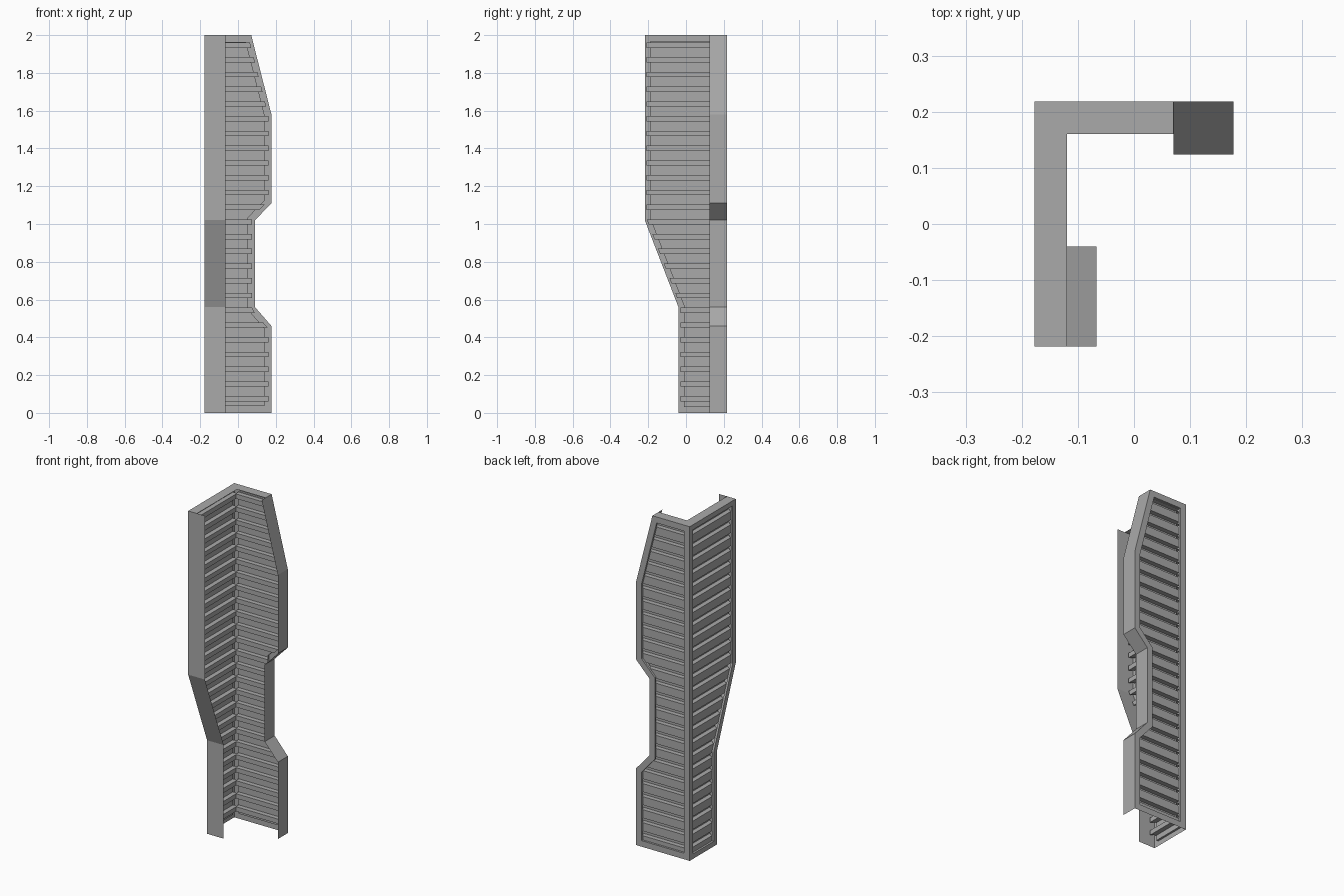
import bpy
from mathutils import Vector

cube = bpy.data.objects.get("Cube")
if cube:
    bpy.data.objects.remove(cube)

HALF_X, HALF_Y, HEIGHT = 0.177, 0.218, 2.0
RECESS, RIB_DEPTH, RIB_HALF = 0.012, 0.04, 0.014
RIB_PITCH, RIB_FIRST, RIB_COUNT = 0.078, 0.075, 25
LEDGE = 0.058

grey = bpy.data.materials.new("metal_grey")
grey.use_nodes = True
COLOUR = (0.4, 0.4, 0.4, 1)
grey.diffuse_color = COLOUR
grey.node_tree.nodes["Principled BSDF"].inputs["Base Color"].default_value = COLOUR


# Wall coordinates: u runs away from the shared corner, d runs inward
def back_place(u, z, d):
    return (-HALF_X + u, HALF_Y - d, z)


def side_place(u, z, d):
    return (-HALF_X + d, HALF_Y - u, z)


def make_part(name, quads, place):
    verts, faces = [], []
    for quad in quads:
        faces.append(range(len(verts), len(verts) + len(quad)))
        verts += [place(*p) for p in quad]
    mesh = bpy.data.meshes.new(name)
    mesh.from_pydata(verts, [], [list(f) for f in faces])
    mesh.materials.append(grey)
    obj = bpy.data.objects.new(name, mesh)
    bpy.context.collection.objects.link(obj)
    weld = obj.modifiers.new("weld", 'WELD')
    weld.merge_threshold = 0.0002
    return obj


def inset(points, width):
    """Mitred inset of a counter-clockwise outline."""
    result = []
    for i, p in enumerate(points):
        a = (p - points[i - 1]).normalized()
        b = (points[(i + 1) % len(points)] - p).normalized()
        na, nb = Vector((-a.y, a.x)), Vector((-b.y, b.x))
        result.append(p + (na + nb) * (width / (1 + na.dot(nb))))
    return result


def edge_at(chain, z):
    for a, b in zip(chain, chain[1:]):
        if a.y <= z <= b.y:
            return a.x + (b.x - a.x) * (z - a.y) / (b.y - a.y)
    return chain[-1].x if z > chain[-1].y else chain[0].x


def build_wall(name, edge, border, flange, place):
    outer = [Vector((0, 0))] + [Vector(p) for p in edge] + [Vector((0, HEIGHT))]
    inner = inset(outer, border)
    n = len(outer)

    # Flat border with a shallow reveal around the opening
    frame = []
    for i in range(n):
        j = (i + 1) % n
        frame.append([(*outer[i], 0), (*outer[j], 0), (*inner[j], 0), (*inner[i], 0)])
        frame.append([(*inner[i], 0), (*inner[j], 0),
                      (*inner[j], RECESS), (*inner[i], RECESS)])
    make_part(name + "_frame", frame, place)

    # Folded edge flange
    chain = outer[1:-1]
    make_part(name + "_flange",
              [[(*a, 0), (*b, 0), (*b, flange), (*a, flange)]
               for a, b in zip(chain, chain[1:])], place)

    # Top ledge, mitred at the corner
    end = chain[-1].x
    make_part(name + "_top_ledge",
              [[(0, HEIGHT, 0), (end, HEIGHT, 0),
                (end, HEIGHT, LEDGE), (LEDGE, HEIGHT, LEDGE)]], place)

    # Corrugated sheet with horizontal ribs pressed inward
    inner_chain = inner[1:-1]
    rows, ribs = [], [RIB_FIRST + i * RIB_PITCH for i in range(RIB_COUNT)]
    for z in ribs:
        lo, hi = z - RIB_HALF, z + RIB_HALF
        rows += [(lo, RECESS), (lo, RIB_DEPTH), (hi, RIB_DEPTH), (hi, RECESS)]
    rows += [(p.y, RECESS) for p in inner_chain
             if all(abs(p.y - z) > RIB_HALF for z in ribs)]
    rows.sort(key=lambda row: row[0])

    def row_points(row):
        z, d = row
        overlap = 0.02 if d == RIB_DEPTH else 0
        return (border, z, d), (edge_at(inner_chain, z) + overlap, z, d)

    sheet = []
    for low, high in zip(rows, rows[1:]):
        a, b = row_points(low)
        c, e = row_points(high)
        sheet.append([a, b, e, c])
    make_part(name + "_ribbed_sheet", sheet, place)


# Rear wall with the notched edge
build_wall("back_wall",
           [(0.354, 0), (0.354, 0.46), (0.267, 0.56), (0.267, 1.02),
            (0.354, 1.11), (0.354, 1.58), (0.247, HEIGHT)],
           0.036, 0.094, back_place)

# Side wall that narrows toward the bottom
build_wall("side_wall",
           [(0.258, 0), (0.258, 0.56), (0.436, 1.02), (0.436, HEIGHT)],
           0.03, 0.11, side_place)
